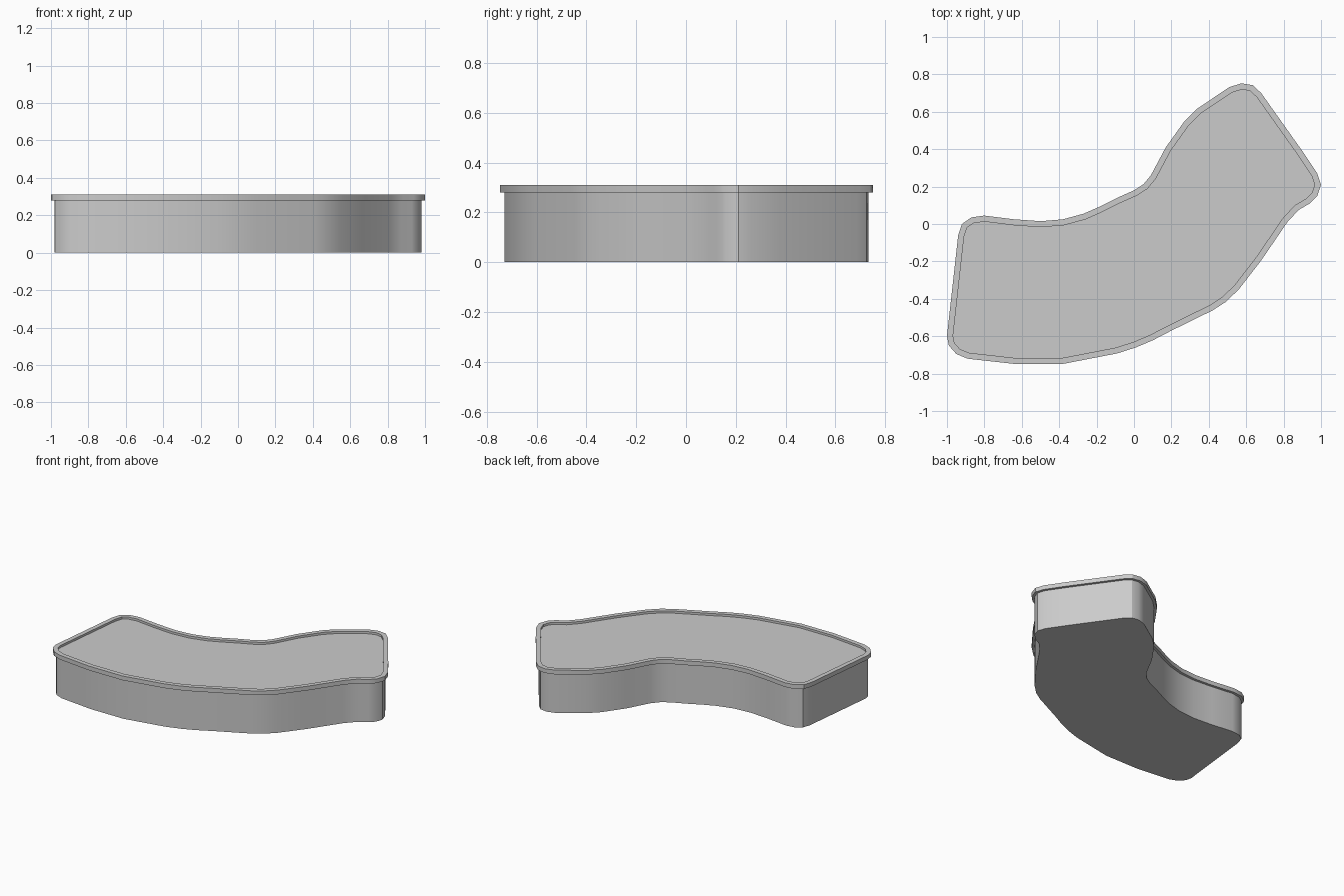
import bpy, bmesh, math
from mathutils import Vector

if "Cube" in bpy.data.objects:
    bpy.data.objects.remove(bpy.data.objects["Cube"])

# plan outline of the rim, counter-clockwise from the left end
OUTLINE = [Vector(p) for p in [
    (-1, -0.6), (-0.99, -0.65), (-0.95, -0.695), (-0.89, -0.72), (-0.64, -0.748),
    (-0.38, -0.748), (-0.09, -0.692), (0.01, -0.66), (0.1, -0.622), (0.2, -0.57),
    (0.42, -0.462), (0.49, -0.417), (0.56, -0.35), (0.68, -0.195), (0.82, 0.01),
    (0.88, 0.075), (0.94, 0.11), (0.98, 0.15), (1, 0.21), (0.98, 0.27),
    (0.9, 0.39), (0.68, 0.7), (0.635, 0.742), (0.575, 0.752), (0.51, 0.732),
    (0.34, 0.618), (0.27, 0.55), (0.17, 0.41), (0.09, 0.26), (0.05, 0.212),
    (0, 0.18), (-0.09, 0.14), (-0.19, 0.09), (-0.27, 0.055), (-0.38, 0.025),
    (-0.5, 0.015), (-0.64, 0.025), (-0.8, 0.045), (-0.87, 0.035), (-0.92, 0),
    (-0.94, -0.06)]]


def inset(d):
    """Outline moved inward by d with mitred corners."""
    out, n = [], len(OUTLINE)
    for i, p in enumerate(OUTLINE):
        a = (p - OUTLINE[i - 1]).normalized()
        b = (OUTLINE[(i + 1) % n] - p).normalized()
        na, nb = Vector((-a.y, a.x)), Vector((-b.y, b.x))
        m = (na + nb).normalized()
        out.append(p + m * d / max(m.dot(na), 0.5))
    return out


def loft(name, sections, cap_start=False, cap_end=False):
    """Join rings given as (inset, height) into one mesh."""
    bm = bmesh.new()
    rings = [[bm.verts.new((p.x, p.y, z)) for p in inset(d)] for d, z in sections]
    n = len(OUTLINE)
    for r, s in zip(rings, rings[1:]):
        for i in range(n):
            j = (i + 1) % n
            bm.faces.new((r[i], r[j], s[j], s[i]))
    if cap_start:
        bm.faces.new(rings[0][::-1])
    if cap_end:
        bm.faces.new(rings[-1])
    me = bpy.data.meshes.new(name)
    bm.to_mesh(me)
    bm.free()
    ob = bpy.data.objects.new(name, me)
    bpy.context.collection.objects.link(ob)
    bpy.ops.object.select_all(action='DESELECT')
    ob.select_set(True)
    bpy.context.view_layer.objects.active = ob
    bpy.ops.object.shade_smooth_by_angle(angle=math.radians(30))
    return ob


# curved body with closed base
loft("body", [(0.018, 0), (0.018, 0.28)], cap_start=True)
# overhanging rim with the slightly sunken top panel
loft("rim_and_top_panel",
     [(0.018, 0.28), (0, 0.28), (0, 0.31), (0.032, 0.31), (0.032, 0.295)], cap_end=True)
